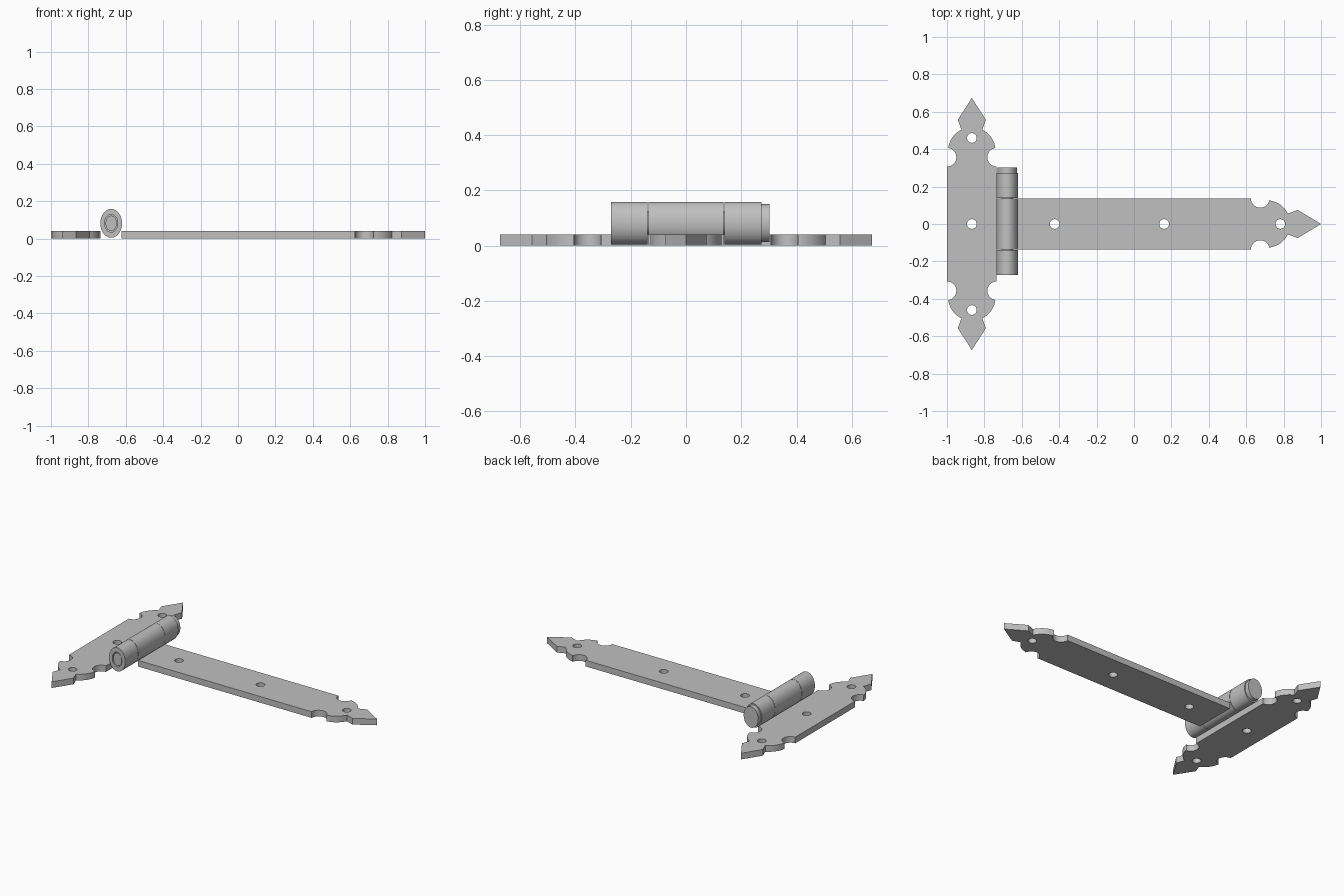
import bpy
import bmesh
from math import sin, cos, tau, radians

cube = bpy.data.objects.get("Cube")
if cube:
    bpy.data.objects.remove(cube, do_unlink=True)

steel = bpy.data.materials.new("grey_steel")
steel.use_nodes = True
GREY = (0.53, 0.53, 0.53, 1)
steel.diffuse_color = GREY
steel.node_tree.nodes["Principled BSDF"].inputs["Base Color"].default_value = GREY

THICK = 0.04
HOLE_R = 0.026
PLATE_X = -0.867
BARREL_X, BARREL_Z = -0.678, 0.082


def activate(obj):
    bpy.ops.object.select_all(action='DESELECT')
    obj.select_set(True)
    bpy.context.view_layer.objects.active = obj


def finish(obj):
    activate(obj)
    bpy.ops.object.shade_smooth_by_angle(angle=radians(35))


def finial(width, tip):
    """Half outline of an ornamental end: (distance past shoulder, half width)."""
    pts = []
    for i in range(15):                       # round notch
        a = radians(170 * i / 14)
        pts.append((0.05 - 0.05 * cos(a), width - 0.05 * sin(a)))
    for i in range(11):                       # rounded shoulder
        a = radians(81 - 55 * i / 10)
        pts.append((0.083 + 0.127 * cos(a), 0.127 * sin(a)))
    return pts + [(0.25, 0.075), (tip, 0)]    # spear point


def end_outline(width, shoulder, tip):
    """Full end outline from the +width side round to the -width side."""
    half = [(shoulder + t, w) for t, w in finial(width, tip)]
    return half + [(t, -w) for t, w in reversed(half[:-1])]


def flat_plate(name, outline, holes):
    """Filled outline with round screw holes, extruded to the plate thickness."""
    curve = bpy.data.curves.new(name, 'CURVE')
    curve.dimensions = '2D'
    curve.fill_mode = 'BOTH'
    curve.extrude = THICK / 2
    loops = [outline]
    for hx, hy in holes:
        loops.append([(hx + HOLE_R * cos(tau * i / 24),
                       hy + HOLE_R * sin(tau * i / 24)) for i in range(24)])
    for loop in loops:
        spline = curve.splines.new('POLY')
        spline.points.add(len(loop) - 1)
        for point, (x, y) in zip(spline.points, loop):
            point.co = (x, y, 0, 1)
        spline.use_cyclic_u = True
    obj = bpy.data.objects.new(name, curve)
    bpy.context.collection.objects.link(obj)
    obj.location.z = THICK / 2
    activate(obj)
    bpy.ops.object.convert(target='MESH')
    obj = bpy.context.object
    bm = bmesh.new()
    bm.from_mesh(obj.data)
    bmesh.ops.remove_doubles(bm, verts=bm.verts, dist=0.0001)
    bmesh.ops.recalc_face_normals(bm, faces=bm.faces)
    bm.to_mesh(obj.data)
    bm.free()
    obj.data.materials.clear()
    obj.data.materials.append(steel)
    finish(obj)


def oval(name, y0, y1, outer, inner=None, sides=48):
    """Oval rod along y, or a sleeve when an inner size is given."""
    bm = bmesh.new()

    def ring(size, y):
        return [bm.verts.new((BARREL_X + size[0] * cos(tau * i / sides), y,
                              BARREL_Z + size[1] * sin(tau * i / sides)))
                for i in range(sides)]

    rings = [ring(outer, y0), ring(outer, y1)]
    if inner:
        rings += [ring(inner, y1), ring(inner, y0)]
        pairs = list(zip(rings, rings[1:] + rings[:1]))
    else:
        pairs = [(rings[0], rings[1])]
        bm.faces.new(rings[0])
        bm.faces.new(rings[1])
    for a, b in pairs:
        for i in range(sides):
            j = (i + 1) % sides
            bm.faces.new((a[i], a[j], b[j], b[i]))
    bmesh.ops.recalc_face_normals(bm, faces=bm.faces)
    mesh = bpy.data.meshes.new(name)
    bm.to_mesh(mesh)
    bm.free()
    mesh.materials.append(steel)
    obj = bpy.data.objects.new(name, mesh)
    bpy.context.collection.objects.link(obj)
    finish(obj)


# Mounting plate with an ornamental point at both ends
back_end = end_outline(0.133, 0.307, 0.367)
outline = [(PLATE_X + w, t) for t, w in back_end]
outline += [(PLATE_X - w, -t) for t, w in back_end]
flat_plate("mounting_plate", outline, [(PLATE_X, y) for y in (-0.46, 0, 0.46)])

# Long strap with one ornamental point
strap = [(-0.622, -0.137), (-0.622, 0.137)] + end_outline(0.137, 0.625, 0.375)
flat_plate("strap", strap, [(x, 0) for x in (-0.424, 0.161, 0.782)])

# Barrel knuckles and the pin through them
OUTER, BORE = (0.058, 0.077), (0.035, 0.047)
oval("front_knuckle", -0.272, -0.1385, OUTER, BORE)
oval("middle_knuckle", -0.1365, 0.1365, OUTER, BORE)
oval("back_knuckle", 0.1385, 0.273, OUTER, BORE)
oval("pin", -0.268, 0.274, (0.03, 0.041))
oval("pin_head", 0.273, 0.302, (0.052, 0.068))
